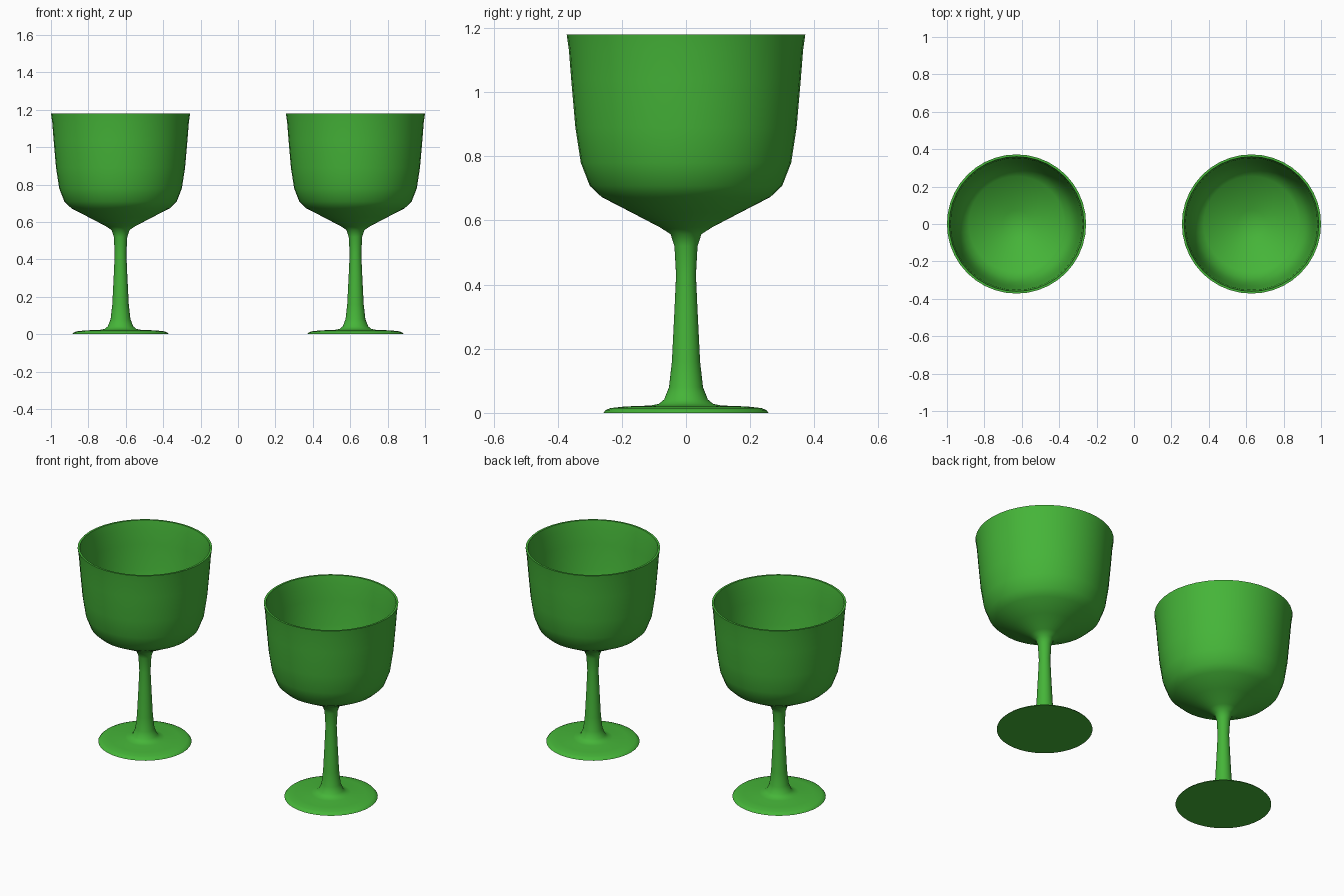
import bpy, bmesh, math

if "Cube" in bpy.data.objects:
    bpy.data.objects.remove(bpy.data.objects["Cube"])

green = bpy.data.materials.new("green_glass")
green.diffuse_color = (0.06, 0.46, 0.04, 1)
green.use_nodes = True
green.node_tree.nodes["Principled BSDF"].inputs["Base Color"].default_value = green.diffuse_color

# Goblet profile (radius, height): foot, stem, outer bowl, rim, inner bowl
PROFILE = [
    (0, 0), (0.258, 0), (0.25, 0.009), (0.235, 0.015), (0.19, 0.02), (0.11, 0.023),
    (0.085, 0.028), (0.068, 0.042), (0.053, 0.08), (0.044, 0.16), (0.036, 0.32),
    (0.031, 0.43), (0.036, 0.52), (0.048, 0.557), (0.08, 0.578), (0.17, 0.625),
    (0.263, 0.673), (0.30, 0.708), (0.328, 0.78), (0.345, 0.89), (0.358, 1.04),
    (0.365, 1.13), (0.372, 1.18),
    (0.36, 1.18), (0.352, 1.13), (0.345, 1.04), (0.332, 0.89), (0.315, 0.785),
    (0.288, 0.72), (0.255, 0.69), (0.165, 0.643), (0.075, 0.598), (0, 0.585),
]


def goblet(name, x):
    bm = bmesh.new()
    verts = [bm.verts.new((r, 0, z)) for r, z in PROFILE]
    edges = [bm.edges.new(pair) for pair in zip(verts, verts[1:])]
    bmesh.ops.spin(bm, geom=verts + edges, cent=(0, 0, 0), axis=(0, 0, 1),
                   angle=math.tau, steps=40, use_duplicate=False)
    bmesh.ops.remove_doubles(bm, verts=bm.verts, dist=0.0005)
    bmesh.ops.recalc_face_normals(bm, faces=bm.faces)
    mesh = bpy.data.meshes.new(name)
    bm.to_mesh(mesh)
    bm.free()
    mesh.materials.append(green)
    obj = bpy.data.objects.new(name, mesh)
    obj.location.x = x
    bpy.context.collection.objects.link(obj)
    bpy.ops.object.select_all(action='DESELECT')
    obj.select_set(True)
    bpy.context.view_layer.objects.active = obj
    bpy.ops.object.shade_smooth_by_angle(angle=math.radians(45))


# Matching pair
goblet("left_goblet", -0.628)
goblet("right_goblet", 0.628)
